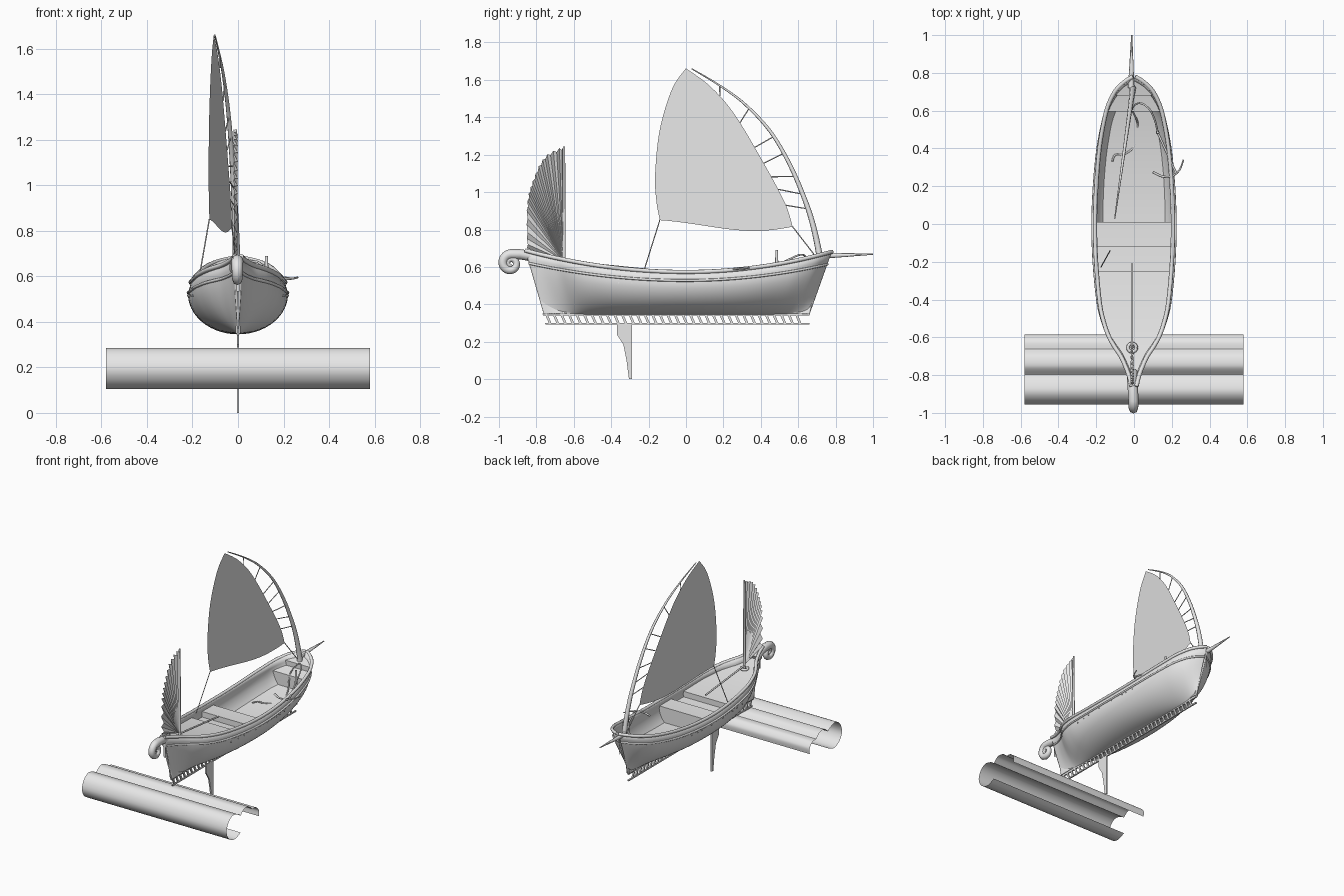
import bpy, bmesh, math
from mathutils import Vector

if "Cube" in bpy.data.objects:
    bpy.data.objects.remove(bpy.data.objects["Cube"])

grey = bpy.data.materials.new("plain_grey")
grey.use_nodes = True
grey.diffuse_color = (0.8, 0.8, 0.8, 1)
grey.node_tree.nodes["Principled BSDF"].inputs["Base Color"].default_value = (0.8, 0.8, 0.8, 1)


def add(name, data):
    ob = bpy.data.objects.new(name, data)
    bpy.context.collection.objects.link(ob)
    data.materials.append(grey)
    return ob


def finish(name, bm, smooth=True):
    me = bpy.data.meshes.new(name)
    bm.to_mesh(me)
    bm.free()
    ob = add(name, me)
    if smooth:
        bpy.ops.object.select_all(action="DESELECT")
        ob.select_set(True)
        bpy.context.view_layer.objects.active = ob
        bpy.ops.object.shade_smooth_by_angle(angle=math.radians(40))
    return ob


def grid(name, rows, smooth=True):
    """Skin a list of equally long rows of points."""
    bm = bmesh.new()
    vs = [[bm.verts.new(p) for p in row] for row in rows]
    for a, b in zip(vs, vs[1:]):
        for j in range(len(a) - 1):
            bm.faces.new((a[j], b[j], b[j + 1], a[j + 1]))
    return finish(name, bm, smooth)


def prisms(name, polys, thick):
    """Extrude side-view outlines symmetrically along x."""
    bm = bmesh.new()
    for poly in polys:
        a, b = [[bm.verts.new((x, y, z)) for y, z in poly] for x in (-thick / 2, thick / 2)]
        bm.faces.new(a)
        bm.faces.new(b[::-1])
        for i in range(len(a)):
            k = (i + 1) % len(a)
            bm.faces.new((a[k], a[i], b[i], b[k]))
    bmesh.ops.recalc_face_normals(bm, faces=bm.faces)
    return finish(name, bm, False)


def tubes(name, paths, r0, r1=None):
    """Round tapered tubes along point lists."""
    cu = bpy.data.curves.new(name, "CURVE")
    cu.dimensions = "3D"
    cu.bevel_depth = 1
    cu.bevel_resolution = 2
    cu.use_fill_caps = True
    r1 = r0 if r1 is None else r1
    for pts in paths:
        sp = cu.splines.new("POLY")
        sp.points.add(len(pts) - 1)
        for i, p in enumerate(pts):
            sp.points[i].co = (*p, 1)
            sp.points[i].radius = r0 + (r1 - r0) * i / (len(pts) - 1)
    return add(name, cu)


def spline(pts, n):
    """Catmull-Rom samples through points of any dimension."""
    out = []
    for k in range(n + 1):
        t = k * (len(pts) - 1) / n
        i = min(int(t), len(pts) - 2)
        t -= i
        p = [pts[max(i - 1, 0)], pts[i], pts[i + 1], pts[min(i + 2, len(pts) - 1)]]
        out.append(tuple(b + t / 2 * (c - a + t * (2 * a - 5 * b + 4 * c - d + t * (3 * (b - c) + d - a)))
                         for a, b, c, d in zip(*p)))
    return out


# Hull shape: half breadth along the sheer, sheer height and section fullness
KEEL = 0.345
breadth = spline([(-.86, .014), (-.8, .03), (-.75, .05), (-.7, .075), (-.65, .11), (-.6, .14), (-.53, .167),
                  (-.42, .193), (-.2, .214), (0, .22), (.2, .213), (.4, .195), (.55, .168), (.63, .145),
                  (.7, .108), (.74, .07), (.765, .035), (.78, .006)], 68)


def width(y):
    for (a, wa), (b, wb) in zip(breadth, breadth[1:]):
        if y <= b:
            return wa + (wb - wa) * max(0, (y - a) / (b - a))
    return breadth[-1][1]


def sheer(y):
    return .573 + (.115 * (y / .86) ** 2 if y < 0 else .108 * (y / .78) ** 2)


def section(ys, s):
    """Hull point at sheer station ys and height fraction s."""
    u = (ys + .86) / 1.64
    r = min(s / .78, 1)
    full = (1 - (1 - r) ** 2) ** (.5 + .9 * abs(2 * u - 1) ** 3)
    x = width(ys) * (full - .06 * max(0, s - .78) / .22)
    return (x, -.76 + 1.42 * u + (ys + .76 - 1.42 * u) * s, KEEL + (sheer(ys) - KEEL) * s)


def half(y, z):
    """Hull half breadth at a given length and height."""
    ys = y
    for _ in range(4):
        s = min(1, max(0, (z - KEEL) / (sheer(ys) - KEEL)))
        ys = -.86 + 1.64 * (y + .76 + .1 * s) / (1.42 + .22 * s)
    return section(ys, s)[0]


stations = [y for y, _ in breadth]
steps = [i / 14 for i in range(-14, 15)]
hull = grid("hull", [[(math.copysign(p[0], t), p[1], p[2]) for t in steps for p in [section(y, t * t)]]
                     for y in stations])
shell = hull.modifiers.new("planking", "SOLIDIFY")
shell.thickness = .012


def along(s, out=0):
    return [[(side * (p[0] + out), p[1], p[2]) for y in stations for p in [section(y, s)]] for side in (-1, 1)]


tubes("gunwale", along(1), .011)
tubes("rubbing_rail", along(.8), .007)
tubes("oar_pegs", [[(side * (half(y, .515) + o), y, .515) for o in (-.005, .004)] for side in (-1, 1)
                   for y in (-.36, -.29, -.23, -.11, .02, .13, .17, .23)], .004)


# Decks, thwart and floor with their risers
def deck(name, y0, y1, drop, low=.15):
    n = 14
    path = [(y0, sheer(y0) - low + (low - drop) * i / 4) for i in range(4)]
    path += [(y, sheer(y) - drop) for y in [y0 + (y1 - y0) * i / n for i in range(n + 1)]]
    path += [(y1, sheer(y1) - drop - (low - drop) * i / 4) for i in range(1, 5)]
    grid(name, [[(k * max(half(y, z) - .006, .002), y, z) for k in (1, -1)] for y, z in path])


deck("foredeck", -.84, -.25, .04)
deck("forward_well", -.25, -.12, .08)
deck("thwart", -.12, .01, .04)
deck("floor", .01, .595, .15, .151)
deck("stern_seat", .595, .68, .06)
deck("stern_deck", .68, .765, .025)

# Bow scroll and stern spar
spiral = [(-.01, -.78, .63), (-.008, -.84, .66), (-.005, -.89, .668)]
for i in range(49):
    a = math.radians(90 + i * 12)
    r = .049 - .042 * i / 48
    spiral.append((-.003, -.936 + r * math.cos(a), .619 + r * math.sin(a)))
tubes("bow_scroll", [spiral], .028, .009)
tubes("stern_spar", [[(-.015, .72, .66), (-.012, 1, .668)]], .017, .003)

# Slatted keel and fin
slats = [[(y, KEEL + .004), (y + .014, KEEL + .004), (y + .036, .298), (y + .022, .298)]
         for y in [-.755 + .0405 * i for i in range(34)]]
bars = [[(-.765, KEEL - .006), (-.767, KEEL + .006), (.664, KEEL + .006), (.66, KEEL - .006)],
        [(-.75, .292), (-.755, .301), (.66, .301), (.66, .292)]]
prisms("slatted_keel", slats + bars, .01)
prisms("fin", [[(-.37, .296), (-.37, .24), (-.335, .185), (-.318, .1), (-.305, 0), (-.288, 0), (-.288, .296)]], .01)

# Lobed sheet under the bow, swept sideways
lobes = [[(-.797, .128), (-.861, .104), (-.925, .128), (-.957, .187), (-.936, .251), (-.888, .284),
          (-.83, .272), (-.797, .25)],
         [(-.797, .25), (-.754, .283), (-.7, .278), (-.663, .246)],
         [(-.663, .246), (-.62, .242), (-.588, .209), (-.588, .166)]]
for i, lobe in enumerate(lobes):
    grid("lobed_sheet_%d" % (i + 1), [[(x, y, z) for x in (-.579, .579)] for y, z in spline(lobe, 24)])


# Main sail between its two side edges
def lean(y):
    return -.106 + .14 * y


luff = spline([(-.14, .85), (-.158, .95), (-.165, 1.095), (-.14, 1.335), (-.075, 1.55), (-.002, 1.66)], 32)
leech = spline([(.57, .815), (.53, .94), (.42, 1.147), (.26, 1.415), (.13, 1.565), (.002, 1.66)], 32)
rows = []
for k, (a, b) in enumerate(zip(luff, leech)):
    row = []
    for i in range(17):
        t = i / 16
        y, z = (p + (q - p) * t for p, q in zip(a, b))
        sag = .034 * math.sin(math.pi * t ** 1.6) * (1 - k / 32) ** 4
        row.append((lean(y), y, z - sag))
    rows.append(row)
grid("main_sail", rows)

# Curved mast with lacings and sheets
bend = spline([(.715, .61), (.712, .67), (.68, .82), (.635, .96), (.555, 1.147), (.45, 1.325),
               (.315, 1.47), (.18, 1.57), (.03, 1.66)], 48)
tubes("curved_mast", [[(lean(y), y, z) for y, z in bend]], .019, .003)


def at_height(path, z):
    y, h = min(path, key=lambda p: abs(p[1] - z))
    return (lean(y), y, h)


tubes("lacings", [[at_height(leech, a), at_height(bend, b)] for a, b in
                  zip((.93, 1, 1.09, 1.16, 1.24, 1.38, 1.52), (.915, .99, 1.09, 1.2, 1.3, 1.45, 1.57))], .003)
tubes("sheets", [[(-.126, -.14, .85), (-.175, -.228, .57)], [(-.026, .57, .815), (-.01, .69, .66)]], .003)

# Pleated fore sail, mast, collar and tiller bar
rim = spline([(-.85, .70), (-.85, .93), (-.82, 1.06), (-.755, 1.19), (-.655, 1.245)], 28)
foot = Vector((-.655, .635))
fan = []
for k, p in enumerate(rim):
    fold = k % 2
    tip = foot + (Vector(p) - foot) * (1 - .025 * fold)
    fan.append([(-.01 + (fold - .5) * .018 * t, *foot.lerp(tip, t)) for t in (.02, .35, .7, 1)])
grid("fore_sail", fan, False)
tubes("fore_mast", [[(-.01, -.652, .58), (-.01, -.652, 1.245)]], .009, .006)
ring = [(-.01 + .022 * math.cos(a), -.655 + .022 * math.sin(a), .608)
        for a in [i * math.tau / 24 for i in range(25)]]
tubes("mast_collar", [ring], .009)
tubes("tiller_bar", [[(-.01, -.65, .63), (-.01, -.21, .585)]], .006)

# Anchor, mooring post and rope
tubes("mooring_post", [[(.125, .485, .55), (.125, .485, .69)]], .01, .007)
tubes("anchor_shank", [[(.125, .485, .605), (.225, .265, .59)]], .006)
tubes("anchor_arms", [spline([(.1, .275, .592), (.15, .252, .588), (.2, .253, .588), (.24, .285, .59),
                              (.262, .34, .595)], 20)], .007, .004)
tubes("rope", [spline([(.125, .49, .61), (.11, .55, .64), (.08, .61, .665), (.03, .64, .65), (-.01, .61, .58),
                       (.02, .53, .475), (.005, .42, .45), (-.05, .37, .45), (-.1, .365, .45),
                       (-.115, .33, .45)], 45)], .005)
